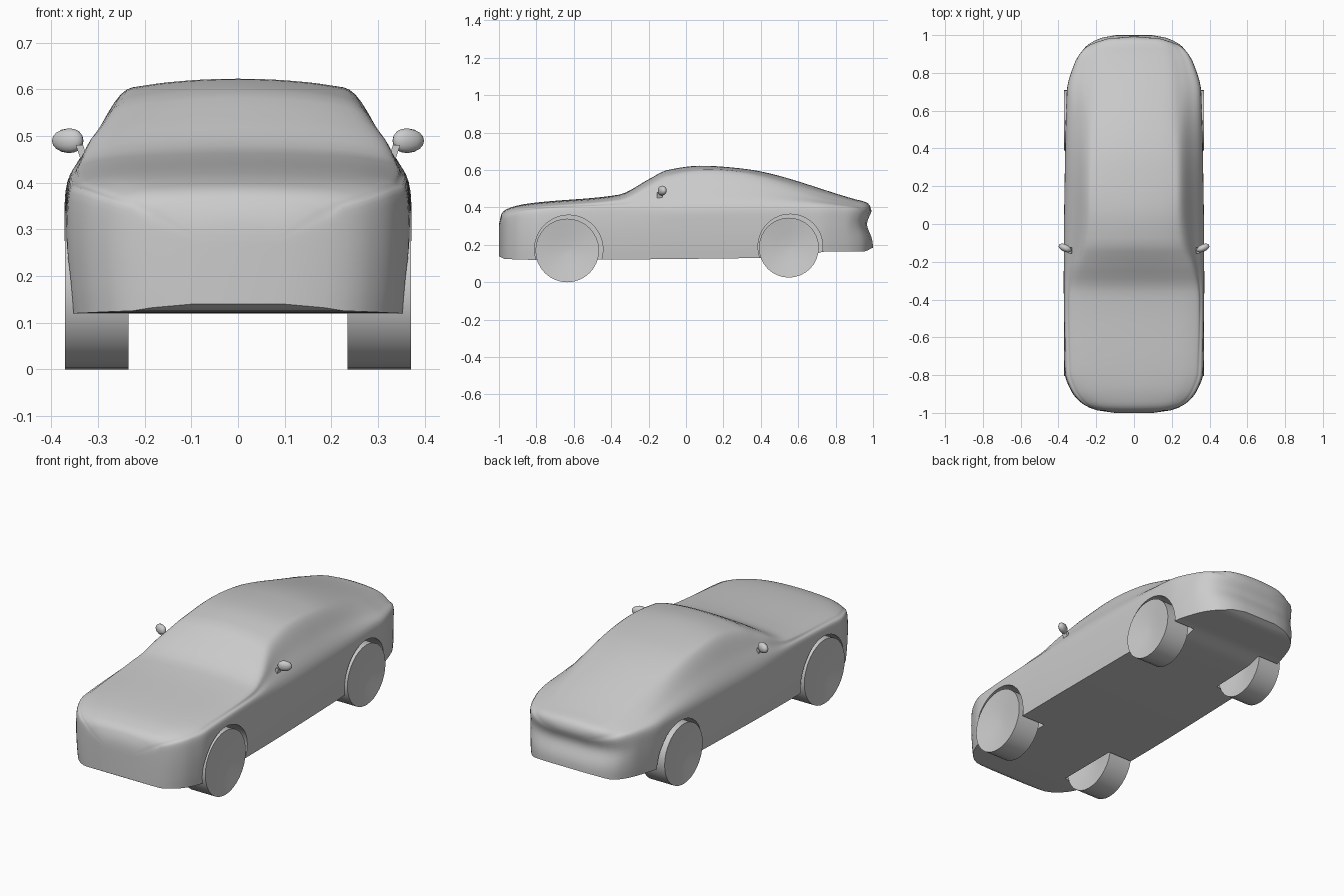
import bpy, bmesh, math
from math import pi, cos, sin
from mathutils import Vector, Matrix

cube = bpy.data.objects.get("Cube")
if cube:
    bpy.data.objects.remove(cube, do_unlink=True)

paint = bpy.data.materials.new("plain grey")
paint.use_nodes = True
GREY = (0.6, 0.6, 0.6, 1)
paint.diffuse_color = GREY
paint.node_tree.nodes["Principled BSDF"].inputs["Base Color"].default_value = GREY


def make_object(name, bm, location=(0, 0, 0)):
    bmesh.ops.recalc_face_normals(bm, faces=bm.faces[:])
    mesh = bpy.data.meshes.new(name)
    bm.to_mesh(mesh)
    bm.free()
    mesh.materials.append(paint)
    obj = bpy.data.objects.new(name, mesh)
    obj.location = location
    bpy.context.collection.objects.link(obj)
    return obj


def activate(obj):
    bpy.ops.object.select_all(action='DESELECT')
    obj.select_set(True)
    bpy.context.view_layer.objects.active = obj


def smooth(obj, degrees=35):
    activate(obj)
    bpy.ops.object.shade_smooth_by_angle(angle=math.radians(degrees))


def curve(points):
    """Smooth interpolation through (y, value) points without overshoot."""
    ys, vs = zip(*points)
    d = [(vs[i + 1] - vs[i]) / (ys[i + 1] - ys[i]) for i in range(len(ys) - 1)]
    m = [d[0]] + [2 * a * b / (a + b) if a * b > 0 else 0
                  for a, b in zip(d, d[1:])] + [d[-1]]

    def value(y):
        i = max(k for k in range(len(d)) if k == 0 or ys[k] <= y)
        h = ys[i + 1] - ys[i]
        t = (y - ys[i]) / h
        return (vs[i] * (1 + 2 * t) * (1 - t) ** 2 + h * m[i] * t * (1 - t) ** 2
                + vs[i + 1] * t * t * (3 - 2 * t) + h * m[i + 1] * t * t * (t - 1))
    return value


def spline(points, steps):
    """Rounded chain through section points."""
    p = [Vector(q) for q in points]
    p = [2 * p[0] - p[1]] + p + [Vector((-p[-2].x, p[-2].y))]
    out = []
    for a, b, c, d in zip(p, p[1:], p[2:], p[3:]):
        for k in range(steps):
            t = k / steps
            out.append(0.5 * (2 * b + (c - a) * t + (2 * a - 5 * b + 4 * c - d) * t * t
                              + (3 * b - a - 3 * c + d) * t ** 3))
    return out + [p[-2]]


# Body outline along its length
width = curve([(-1, .1), (-.985, .2), (-.95, .275), (-.88, .335), (-.78, .368), (-.3, .372),
               (.3, .365), (.7, .355), (.85, .315), (.94, .26), (.985, .18), (1, .1)])
top = curve([(-1, .31), (-.985, .37), (-.95, .395), (-.85, .42), (-.36, .468), (-.2, .55),
             (-.1, .6), (.08, .623), (.3, .608), (.9, .445), (.97, .425), (.985, .41), (1, .38)])
bottom = curve([(-1, .14), (-.97, .125), (-.8, .12), (.4, .13), (.65, .14),
                (.75, .165), (.95, .165), (1, .185)])
shoulder = curve([(-1, .27), (-.97, .34), (-.85, .375), (-.5, .395), (.6, .41), (.9, .39), (1, .34)])
corner = curve([(-1, .85), (-.4, .9), (-.25, .84), (-.1, .72), (.1, .68), (.4, .68), (.7, .7), (1, .8)])
drop = curve([(-1, .02), (-.4, .025), (-.1, .04), (.2, .03), (.6, .04), (1, .02)])


def section(y):
    w, t, b, s = width(y), top(y), bottom(y), shoulder(y)
    c, cz = w * corner(y), t - drop(y)
    chain = [(w * .965, b), (w * .985, b + (s - b) * .25), (w, b + (s - b) * .65), (w * .985, s),
             ((w * .985 + c) / 2, (s + cz) / 2 + .003), (c, cz),
             (c * .78, t - (t - cz) * .42), (c * .4, t - (t - cz) * .1), (0, t)]
    return [Vector((0, b)), Vector((w * .5, b))] + spline(chain, 4)


# Body shell lofted from front to back
N = 72
bm = bmesh.new()
rings = []
for i in range(N + 1):
    u = -1 + 2 * i / N
    y = .45 * u + .55 * sin(u * pi / 2)
    half = section(y)
    ring = half + [Vector((-p.x, p.y)) for p in half[-2:0:-1]]
    hollow = .032 * max(0, (y - .86) / .14)
    rings.append([bm.verts.new((p.x, y - hollow * math.exp(-((p.y - .31) / .06) ** 2), p.y))
                  for p in ring])
for a, b in zip(rings, rings[1:]):
    for k in range(len(a)):
        j = (k + 1) % len(a)
        bm.faces.new((a[k], a[j], b[j], b[k]))
for ring in (rings[0], rings[-1]):
    n = len(ring)
    for k in range(n // 2):
        quad = [ring[k], ring[k + 1], ring[n - k - 1], ring[(n - k) % n]]
        bm.faces.new(list(dict.fromkeys(quad)))
body = make_object("body", bm)

AXLES = {"front": (-.635, .17, .17), "rear": (.55, .185, .16)}


def round_part(outline, sides=32):
    """Solid turned around the x axis from (x, radius) points."""
    bm = bmesh.new()
    loops = [[bm.verts.new((x, r * cos(2 * pi * k / sides), r * sin(2 * pi * k / sides)))
              for k in range(sides)] for x, r in outline]
    for a, b in zip(loops, loops[1:]):
        for k in range(sides):
            j = (k + 1) % sides
            bm.faces.new((a[k], a[j], b[j], b[k]))
    bm.faces.new(loops[0])
    bm.faces.new(loops[-1])
    return bm


# Wheel arches cut out of the body
for end, (y, z, r) in AXLES.items():
    for side in (1, -1):
        cutter = make_object(end + "_arch_cutter",
                             round_part([(side * .215, r + .013), (side * .5, r + .013)], 48),
                             (0, y + .008, z + .006))
        cutter.hide_render = True
        activate(body)
        mod = body.modifiers.new("arch", 'BOOLEAN')
        mod.operation, mod.solver, mod.object = 'DIFFERENCE', 'EXACT', cutter
        bpy.ops.object.modifier_apply(modifier=mod.name)
        bpy.data.objects.remove(cutter, do_unlink=True)
smooth(body)

# Wheels with shallow dished faces
for end, (y, z, r) in AXLES.items():
    for side, label in ((1, "left"), (-1, "right")):
        outline = [(.26, .02), (.25, r * .5), (.235, r), (.371, r), (.358, r * .5), (.35, .02)]
        wheel = make_object(f"{end}_{label}_wheel",
                            round_part([(side * x, q) for x, q in outline]), (0, y, z))
        smooth(wheel)

# Door mirrors: rounded housing on a short stalk
for side, label in ((1, "left"), (-1, "right")):
    bm = bmesh.new()
    bmesh.ops.create_cube(bm, size=1)
    for v in bm.verts:
        taper = 1.1 if v.co.x < 0 else .8
        v.co = Vector((v.co.x * .086, v.co.y * .046, v.co.z * .066 * taper))
    bmesh.ops.rotate(bm, verts=bm.verts[:], matrix=Matrix.Rotation(.42, 3, 'Z'))
    bmesh.ops.translate(bm, verts=bm.verts[:], vec=(.365, -.127, .49))
    bmesh.ops.scale(bm, verts=bm.verts[:], vec=(side, 1, 1))
    housing = make_object(label + "_mirror", bm)
    housing.modifiers.new("round", 'SUBSURF').levels = 2
    housing.modifiers["round"].render_levels = 2
    smooth(housing, 180)

    bm = bmesh.new()
    bmesh.ops.create_cube(bm, size=1)
    for v in bm.verts:
        lean = .008 if v.co.z > 0 else -.004
        v.co = Vector((v.co.x * .016 + lean + .332, v.co.y * .03 - .14, v.co.z * .036 + .463))
    bmesh.ops.scale(bm, verts=bm.verts[:], vec=(side, 1, 1))
    make_object(label + "_mirror_stalk", bm)
